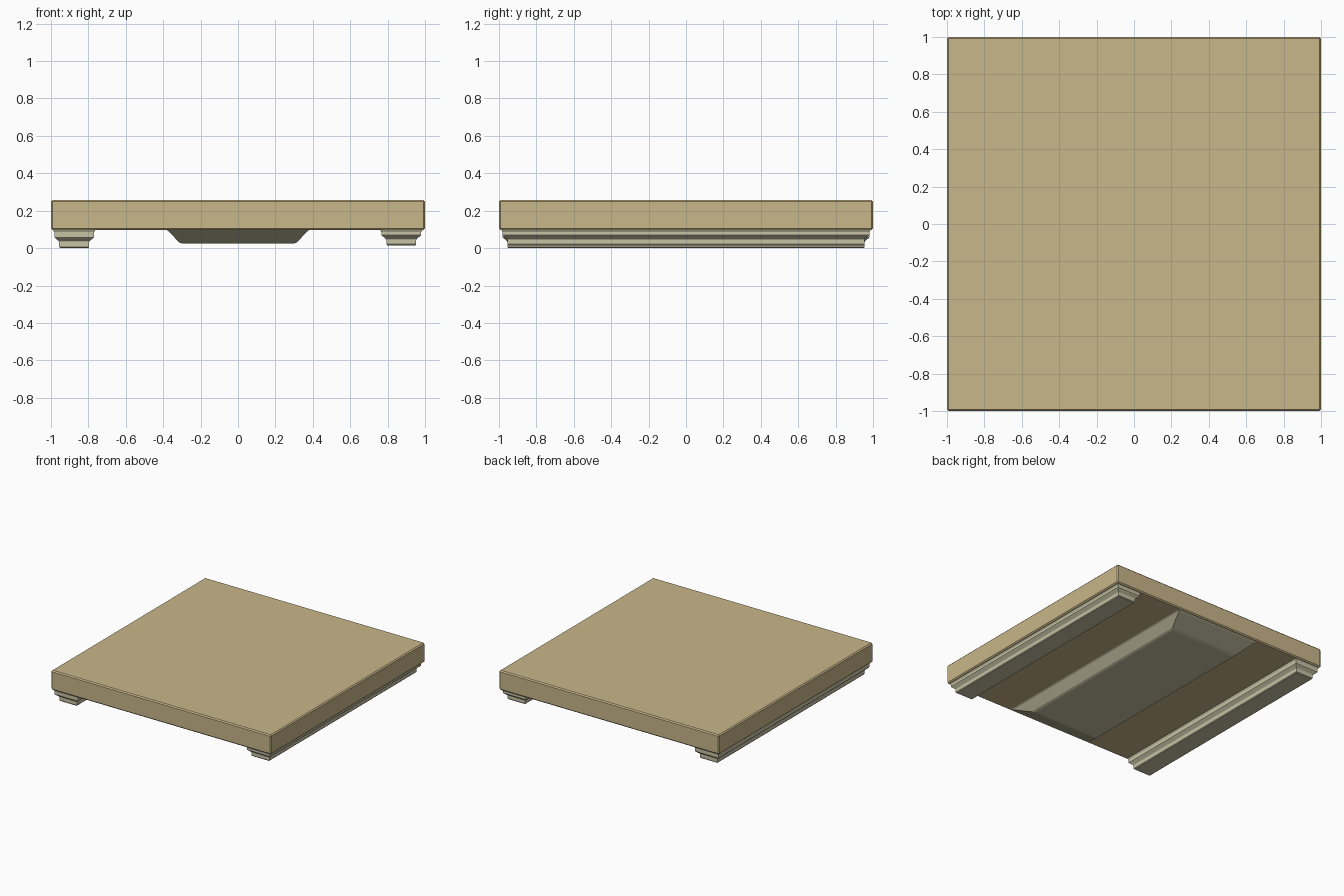
import bpy, bmesh

if "Cube" in bpy.data.objects:
    bpy.data.objects.remove(bpy.data.objects["Cube"])


def material(name, srgb):
    m = bpy.data.materials.new(name)
    lin = [((c / 255 + 0.055) / 1.055) ** 2.4 for c in srgb]
    m.diffuse_color = (*lin, 1)
    m.use_nodes = True
    m.node_tree.nodes["Principled BSDF"].inputs["Base Color"].default_value = m.diffuse_color
    return m


TAN = material("warm tan", (201, 183, 138))
STONE = material("pale stone", (200, 196, 166))


def stepped_block(name, cx, rings, mat):
    """Loft rectangles (half width, half length, z) into a closed block."""
    bm = bmesh.new()
    loops = [[bm.verts.new((cx + sx * w, sy * l, z))
              for sx, sy in ((-1, -1), (1, -1), (1, 1), (-1, 1))]
             for w, l, z in rings]
    for a, b in zip(loops, loops[1:]):
        for i in range(4):
            j = (i + 1) % 4
            bm.faces.new((a[i], a[j], b[j], b[i]))
    bm.faces.new(loops[0])
    bm.faces.new(loops[-1])
    bmesh.ops.recalc_face_normals(bm, faces=bm.faces)
    me = bpy.data.meshes.new(name)
    bm.to_mesh(me)
    bm.free()
    me.materials.append(mat)
    ob = bpy.data.objects.new(name, me)
    bpy.context.collection.objects.link(ob)
    return ob


# Main slab with slightly chamfered edges
slab = stepped_block("slab", 0, [(1, 1, 0.097), (1, 1, 0.257)], TAN)
bev = slab.modifiers.new("edge_chamfer", 'BEVEL')
bev.width = 0.009
bev.segments = 1

# Stepped rails under each side; the left one reaches slightly lower
for name, cx, z_mid, z_low in (("left_rail", -0.876, 0.052, 0.0),
                               ("right_rail", 0.873, 0.064, 0.015)):
    stepped_block(name, cx, [
        (0.115, 0.988, 0.10),
        (0.106, 0.980, 0.085),
        (0.106, 0.980, z_mid + 0.006),
        (0.100, 0.974, z_mid),
        (0.083, 0.957, z_mid - 0.014),
        (0.080, 0.955, z_mid - 0.020),
        (0.080, 0.955, z_low + 0.006),
        (0.075, 0.950, z_low)], STONE)

# Shallow tapered tray under the middle
stepped_block("under_tray", 0, [
    (0.39, 0.985, 0.10),
    (0.373, 0.972, 0.092),
    (0.315, 0.825, 0.031),
    (0.297, 0.80, 0.024)], STONE)
